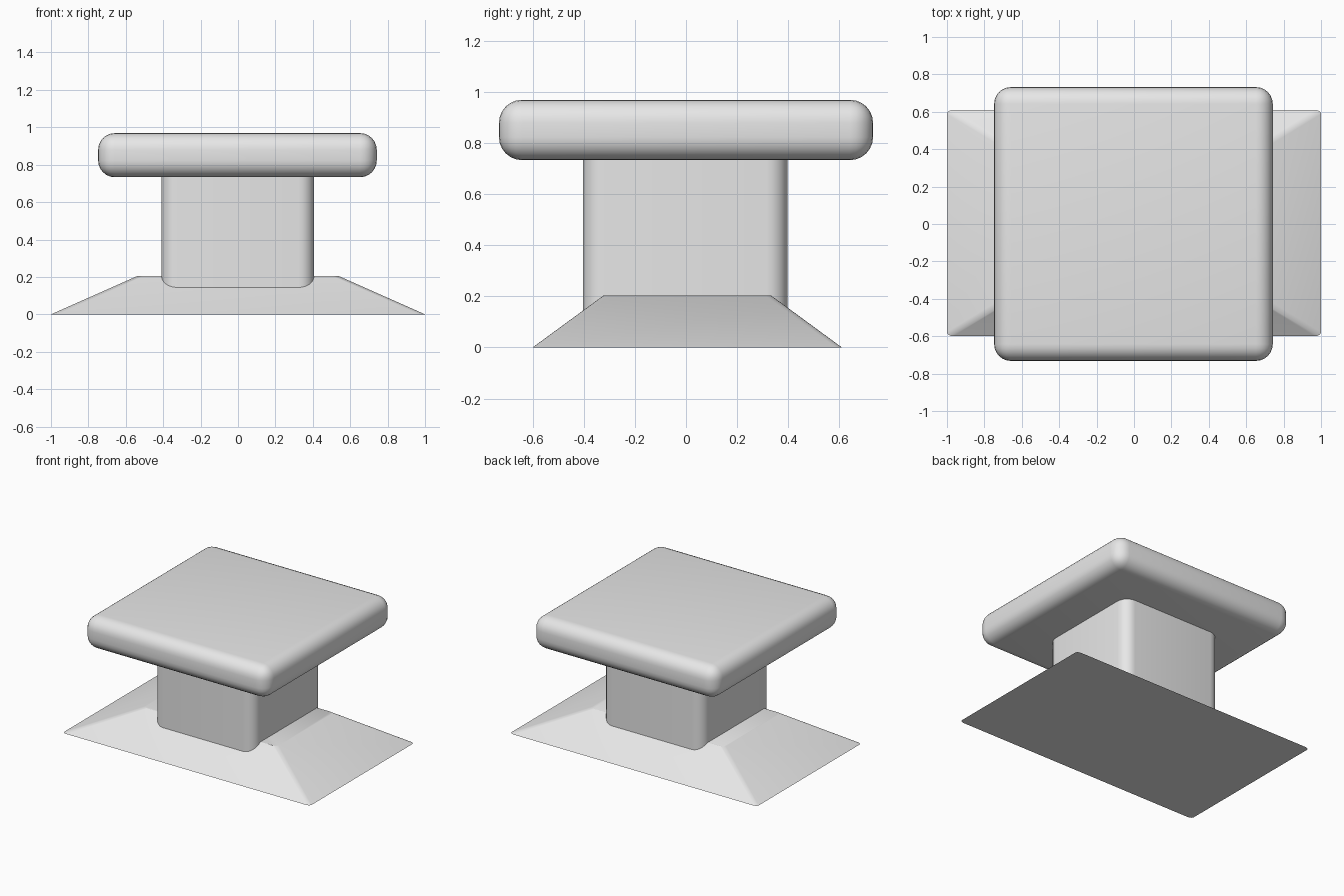
import bpy, bmesh, math

if "Cube" in bpy.data.objects:
    bpy.data.objects.remove(bpy.data.objects["Cube"], do_unlink=True)

grey = bpy.data.materials.new("light_grey")
grey.use_nodes = True
colour = (0.8, 0.8, 0.8, 1)
grey.diffuse_color = colour
grey.node_tree.nodes["Principled BSDF"].inputs["Base Color"].default_value = colour


def block(name, size, centre, bottom, top_scale=1, radius=0.08, segments=6, all_edges=False):
    """Box or tapered box with rounded upright edges, or all edges rounded."""
    bm = bmesh.new()
    bmesh.ops.create_cube(bm, size=1)
    for v in bm.verts:
        taper = top_scale if v.co.z > 0 else 1
        v.co.x *= size[0] * taper
        v.co.y *= size[1] * taper
        v.co.z = (v.co.z + 0.5) * size[2]
    edges = [e for e in bm.edges
             if all_edges or abs(e.verts[0].co.z - e.verts[1].co.z) > 0.01]
    bmesh.ops.bevel(bm, geom=edges, offset=radius, segments=segments,
                    profile=0.5, affect='EDGES')
    mesh = bpy.data.meshes.new(name)
    bm.to_mesh(mesh)
    bm.free()
    mesh.materials.append(grey)
    obj = bpy.data.objects.new(name, mesh)
    obj.location = (centre[0], centre[1], bottom)
    bpy.context.collection.objects.link(obj)
    bpy.ops.object.select_all(action='DESELECT')
    obj.select_set(True)
    bpy.context.view_layer.objects.active = obj
    bpy.ops.object.shade_smooth_by_angle(angle=math.radians(30))
    return obj


# Sloped foot, square post and rounded seat slab
block("base", (2, 1.21, 0.204), (0, 0.005), 0, top_scale=0.54, radius=0.02, segments=4)
block("post", (0.816, 0.802, 0.72), (-0.001, -0.003), 0.05, radius=0.083)
block("seat", (1.49, 1.464, 0.236), (-0.003, 0), 0.733, radius=0.09, all_edges=True)
